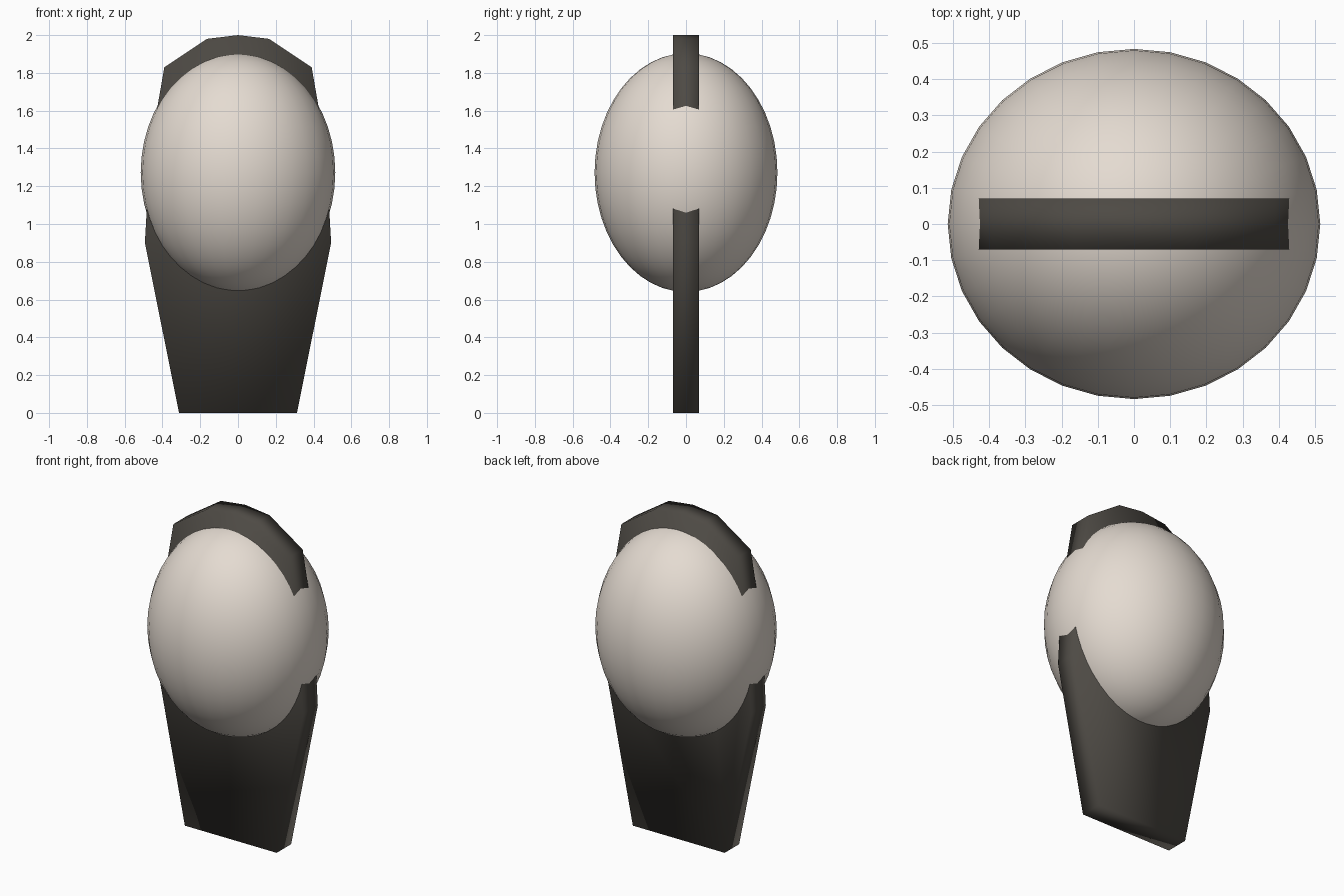
import bpy, bmesh

if "Cube" in bpy.data.objects:
    bpy.data.objects.remove(bpy.data.objects["Cube"])


def paint(obj, name, rgb):
    mat = bpy.data.materials.new(name)
    mat.diffuse_color = (*rgb, 1)
    mat.use_nodes = True
    mat.node_tree.nodes["Principled BSDF"].inputs["Base Color"].default_value = mat.diffuse_color
    obj.data.materials.append(mat)


# Flat upright backing plate: half outline mirrored across x, extruded in y
half = [(0.312, 0), (0.493, 0.9), (0.465, 1.4), (0.39, 1.83), (0.165, 1.98)]
outline = half + [(0, 2.0)] + [(-x, z) for x, z in reversed(half)]
bm = bmesh.new()
face = bm.faces.new([bm.verts.new((x, -0.07, z)) for x, z in outline])
ext = bmesh.ops.extrude_face_region(bm, geom=[face])
verts = [v for v in ext["geom"] if isinstance(v, bmesh.types.BMVert)]
bmesh.ops.translate(bm, vec=(0, 0.14, 0), verts=verts)
bmesh.ops.recalc_face_normals(bm, faces=bm.faces)
for f in bm.faces:
    f.smooth = True
mesh = bpy.data.meshes.new("backing_plate")
bm.to_mesh(mesh)
bm.free()
plate = bpy.data.objects.new("backing_plate", mesh)
bpy.context.collection.objects.link(plate)
paint(plate, "dark_stone", (0.075, 0.068, 0.058))

# Smooth egg-like body set through the plate
bpy.ops.mesh.primitive_uv_sphere_add(segments=32, ring_count=24, radius=1, location=(0, 0, 1.272))
body = bpy.context.object
body.name = "oval_body"
body.scale = (0.515, 0.484, 0.632)
bpy.ops.object.transform_apply(location=False, rotation=False, scale=True)
bpy.ops.object.shade_smooth()
paint(body, "pale_shell", (0.78, 0.71, 0.64))
